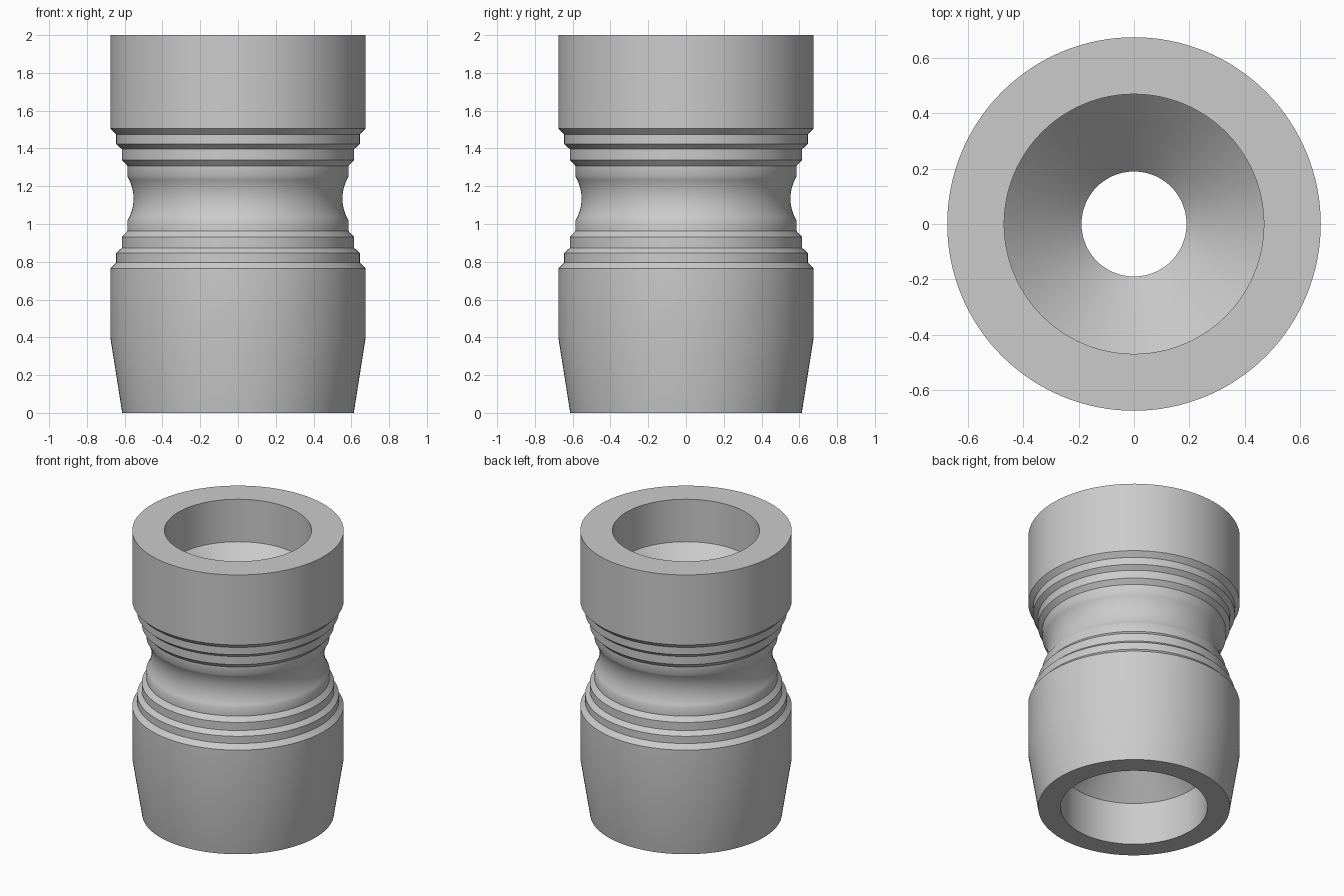
import bpy
import bmesh
import math

if "Cube" in bpy.data.objects:
    bpy.data.objects.remove(bpy.data.objects["Cube"])

SEGMENTS = 128
MID = 1.135          # height of the waist centre

grey = bpy.data.materials.new("light grey")
grey.diffuse_color = (0.6, 0.6, 0.6, 1)
grey.use_nodes = True
grey.node_tree.nodes["Principled BSDF"].inputs["Base Color"].default_value = grey.diffuse_color


def lathe(name, profile):
    """Spin a closed (radius, height) profile around z."""
    bm = bmesh.new()
    rings = []
    for r, z in profile:
        rings.append([bm.verts.new((r * math.cos(2 * math.pi * i / SEGMENTS),
                                    r * math.sin(2 * math.pi * i / SEGMENTS), z))
                      for i in range(SEGMENTS)])
    for k, low in enumerate(rings):
        high = rings[(k + 1) % len(rings)]
        for i in range(SEGMENTS):
            j = (i + 1) % SEGMENTS
            bm.faces.new((low[i], low[j], high[j], high[i]))
    bmesh.ops.recalc_face_normals(bm, faces=bm.faces)
    mesh = bpy.data.meshes.new(name)
    bm.to_mesh(mesh)
    bm.free()
    mesh.materials.append(grey)
    obj = bpy.data.objects.new(name, mesh)
    bpy.context.collection.objects.link(obj)
    bpy.context.view_layer.objects.active = obj
    obj.select_set(True)
    bpy.ops.object.shade_smooth_by_angle(angle=math.radians(31))
    return obj


# Chamfered steps, mirrored above and below the waist
steps = [(0.676, 0.764), (0.645, 0.796), (0.645, 0.847), (0.615, 0.874),
         (0.615, 0.931), (0.586, 0.962), (0.586, 1.017)]
upper_steps = [(r, 2 * MID - z) for r, z in reversed(steps)]

# Concave waist as a circular arc
half, sag = MID - 1.017, 0.033
arc_r = (half ** 2 + sag ** 2) / (2 * sag)
span = math.asin(half / arc_r)
waist = []
for k in range(1, 12):
    a = span * (k / 6 - 1)
    waist.append((0.586 - sag + arc_r * (1 - math.cos(a)), MID + arc_r * math.sin(a)))

# Outside wall: tapered foot, straight body, steps, waist, steps, collar
outside = [(0.613, 0), (0.676, 0.4)] + steps + waist + upper_steps + [(0.676, 2)]

# Inside wall: socket, 45 degree funnel and narrow throat, the same at both ends
inside = [(0.47, 2), (0.47, 1.7), (0.19, 1.42), (0.19, 0.58), (0.47, 0.3), (0.47, 0)]

lathe("coupling_body", outside + inside)
